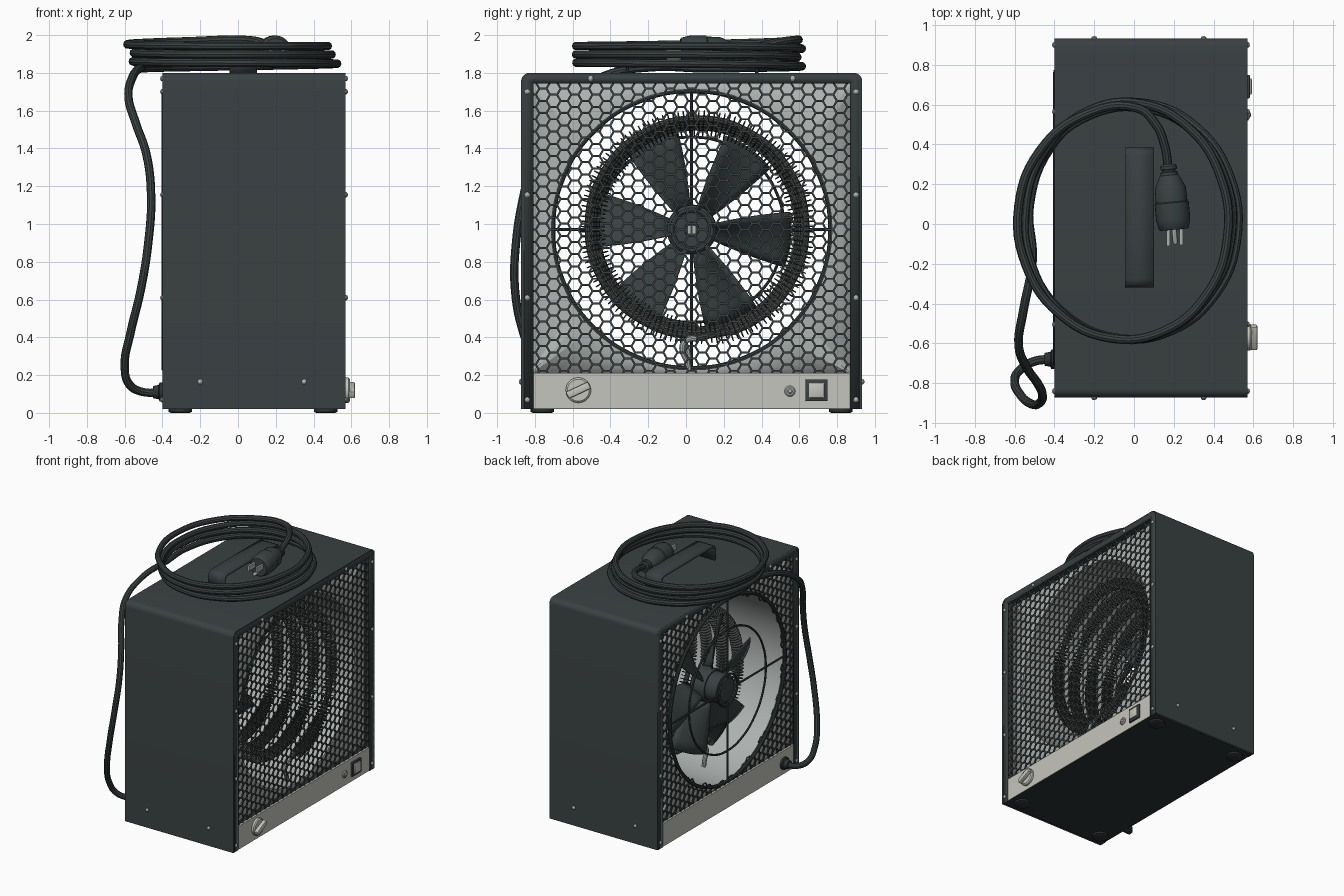
import bpy, bmesh
from math import sin, cos, pi, radians, sqrt
from mathutils import Vector, Matrix

if "Cube" in bpy.data.objects:
    bpy.data.objects.remove(bpy.data.objects["Cube"])

def material(name, r, g, b):
    m = bpy.data.materials.new(name)
    m.diffuse_color = (r, g, b, 1)
    m.use_nodes = True
    m.node_tree.nodes["Principled BSDF"].inputs["Base Color"].default_value = m.diffuse_color
    return m

DARK = material("dark_paint", .042, .053, .054)
RUBBER = material("black_rubber", .025, .032, .033)
PANEL = material("pale_panel", .56, .56, .51)
METAL = material("bright_metal", .42, .45, .44)
ELEMENT = material("heating_metal", .06, .065, .065)
CY, CZ = .03, .97          # centre of the fan opening
X0, X1 = -.40, .57         # back and front of the cabinet

def finish(name, bm, mat, thick=0, offset=0):
    bmesh.ops.recalc_face_normals(bm, faces=bm.faces)
    me = bpy.data.meshes.new(name)
    bm.to_mesh(me)
    bm.free()
    ob = bpy.data.objects.new(name, me)
    bpy.context.collection.objects.link(ob)
    me.materials.append(mat)
    if thick:
        s = ob.modifiers.new("thickness", 'SOLIDIFY')
        s.thickness, s.offset = thick, offset
    return ob

def add_loft(bm, loops, closed=True, caps=False):
    rows = [[bm.verts.new(p) for p in lp] for lp in loops]
    for a, b in zip(rows, rows[1:]):
        n = len(a)
        for i in range(n if closed else n - 1):
            j = (i + 1) % n
            bm.faces.new((a[i], a[j], b[j], b[i]))
    if caps:
        bm.faces.new(rows[0])
        bm.faces.new(rows[-1])

def loft(name, loops, mat, closed=True, caps=False, thick=0, offset=0):
    bm = bmesh.new()
    add_loft(bm, loops, closed, caps)
    return finish(name, bm, mat, thick, offset)

def lathe(name, prof, loc, axis, mat, n=24, caps=True):
    q = Vector(axis).to_track_quat('Z', 'Y')
    loops = [[Vector(loc) + q @ Vector((r * cos(2*pi*i/n), r * sin(2*pi*i/n), h))
              for i in range(n)] for r, h in prof]
    return loft(name, loops, mat, caps=caps)

def box(name, lo, hi, mat, bevel=0, rot=None):
    bm = bmesh.new()
    lo, hi = Vector(lo), Vector(hi)
    bmesh.ops.create_cube(bm, size=1)
    bmesh.ops.scale(bm, vec=hi - lo, verts=bm.verts)
    if rot:
        bmesh.ops.rotate(bm, matrix=Matrix.Rotation(rot, 3, 'X'), verts=bm.verts)
    bmesh.ops.translate(bm, vec=(lo + hi) / 2, verts=bm.verts)
    if bevel:
        bmesh.ops.bevel(bm, geom=bm.edges[:], offset=bevel, segments=2, affect='EDGES', profile=.5)
    return finish(name, bm, mat)

def tube(name, pts, r, mat, cyclic=False, res=5):
    cu = bpy.data.curves.new(name, 'CURVE')
    cu.dimensions, cu.bevel_depth, cu.bevel_resolution = '3D', r, 3
    cu.use_fill_caps, cu.resolution_u = True, res
    sp = cu.splines.new('BEZIER')
    sp.bezier_points.add(len(pts) - 1)
    for bp, p in zip(sp.bezier_points, pts):
        bp.co = p
        bp.handle_left_type = bp.handle_right_type = 'AUTO'
    sp.use_cyclic_u = cyclic
    ob = bpy.data.objects.new(name, cu)
    bpy.context.collection.objects.link(ob)
    cu.materials.append(mat)
    return ob

def circle(x, r, n=16, cy=CY, cz=CZ):
    return [(x, cy + r * cos(2*pi*i/n), cz + r * sin(2*pi*i/n)) for i in range(n)]

# cabinet: bent sheet wrapper with rounded top corners
def arch(x, hw, top, r):
    pts = [(x, CY - hw, .02)]
    for sgn, a0 in ((-1, 180), (1, 90)):
        for k in range(7):
            a = radians(a0 - 15 * k)
            pts.append((x, CY + sgn * (hw - r) + r * cos(a), top - r + r * sin(a)))
    return pts + [(x, CY + hw, .02)]

loft("cabinet_shell", [arch(X0, .903, 1.8, .045), arch(X1, .903, 1.8, .045),
                       arch(X1, .888, 1.785, .03), arch(X0, .888, 1.785, .03)], DARK, closed=False)
box("cabinet_floor", (X0 + .005, CY - .89, .02), (X1 - .005, CY + .89, .04), RUBBER)

# hexagonal grille in the yz plane, optionally with a round opening
def grille(name, x, hole=0):
    bm = bmesh.new()
    R = .0375
    for c in range(-16, 17):
        for k in range(-14, 15):
            y, z = CY + c * 1.5 * R, CZ + (k + (c % 2) / 2) * sqrt(3) * R
            if hole and (y - CY) ** 2 + (z - CZ) ** 2 < hole ** 2:
                continue
            add_loft(bm, [circle(x, R, 6, y, z), circle(x, R * .84, 6, y, z)])
    bmesh.ops.remove_doubles(bm, verts=bm.verts, dist=.0005)
    for co, no in (((x, CY - .85, 0), (0, -1, 0)), ((x, CY + .85, 0), (0, 1, 0)),
                   ((x, 0, .2), (0, 0, -1)), ((x, 0, 1.755), (0, 0, 1))):
        bmesh.ops.bisect_plane(bm, geom=bm.verts[:] + bm.edges[:] + bm.faces[:],
                               plane_co=co, plane_no=no, clear_outer=True)
    finish(name, bm, DARK, .01)

def screw(loc, axis):
    lathe("screw", [(.014, -.004), (.014, .004), (.009, .010), (.003, .012)], loc, axis, METAL, 12)

# front and back faces: flange frame, lower panel, grille, screws
for side, x, s in (("front", X1, 1), ("back", X0, -1)):
    loft(side + "_frame", [arch(x - s * .005, .900, 1.797, .042),
                           arch(x - s * .005, .838, 1.745, .006)], DARK, closed=False, thick=.01)
    xs = sorted((x - s * .02, x - s * .002))
    box(side + "_lower_panel", (xs[0], CY - .84, .022), (xs[1], CY + .84, .21), PANEL)
    grille(side + "_grille", x - s * .018, 0 if s > 0 else .735)
    for sy in (-1, 1):
        for z in (.07, .61, 1.155, 1.70):
            screw((x, CY + sy * .87, z), (s, 0, 0))
        screw((x, CY + sy * .535, 1.77), (s, 0, 0))
for sy in (-1, 1):
    for x in (-.2, .35):
        screw((x, CY + sy * .903, .165), (0, sy, 0))
    for x in (-.305, .465):
        lathe("foot", [(.05, 0), (.062, .006), (.062, .022)], (x, CY + sy * .79, 0), (0, 0, 1), RUBBER)

# air duct with flat baffles behind both grilles
def baffle(x):
    return [(x, CY + max(-.86, min(.86, 1.35 * cos(2*pi*i/64))),
             CZ + max(-.77, min(.78, 1.35 * sin(2*pi*i/64)))) for i in range(64)]
loft("air_duct", [baffle(-.365), circle(-.365, .745, 64), circle(.50, .745, 64), baffle(.50)],
     METAL, thick=.006)

# rear guard: rings, spokes and motor
for R, r in ((.735, .014), (.49, .008), (.125, .008)):
    tube("guard_ring", circle(X0 + .008, R), r, DARK, True, 6)
for k in range(4):
    a = k * pi / 2
    tube("guard_spoke", [(X0 + .008, CY + R * cos(a), CZ + R * sin(a)) for R in (.1, .74)], .008, DARK, res=1)
lathe("fan_motor", [(.09, 0), (.115, .02), (.115, .13)], (X0 + .01, CY, CZ), (1, 0, 0), DARK, 32)

# fan hub and six pitched blades
lathe("fan_hub", [(.125, 0), (.13, .01), (.13, .12), (.115, .135), (.10, .135), (.09, .125), (.04, .125),
                  (.035, .145)], (-.27, CY, CZ), (1, 0, 0), DARK, 32)
for s in (-1, 1):
    box("hub_key", (-.13, CY + s * .012 - .007, CZ - .02), (-.12, CY + s * .012 + .007, CZ + .02), METAL)
bm = bmesh.new()
for k in range(6):
    base = radians(-6 + 60 * k)
    rows = []
    for j in range(6):
        t = j / 5
        r, half = .11 + .42 * t, .36 - .08 * t
        row = []
        for i in range(7):
            u = i / 3 - 1
            a = base + u * half
            row.append((-.2 + .07 * u + .02 * u * u, CY + r * cos(a), CZ + r * sin(a)))
        rows.append(row)
    add_loft(bm, rows, closed=False)
finish("fan_blades", bm, DARK, .008)

# finned heating element: four turns running front to back
def element(t):
    a = -pi / 2 + 2 * pi * t
    r = .585 - .015 * t
    return Vector((.43 - .15 * t, CY + .025 + r * cos(a), CZ + .01 + r * sin(a)))
tube("element_tube", [element(k / 12) for k in range(49)], .018, ELEMENT, res=6)
bm = bmesh.new()
for k in range(4, 552):
    t = k / 139
    p, d = element(t), element(t + .002) - element(t - .002)
    m = Matrix.Translation(p) @ d.to_track_quat('Z', 'Y').to_matrix().to_4x4()
    bmesh.ops.create_cone(bm, cap_ends=True, segments=10, radius1=.046, radius2=.046, depth=.005, matrix=m)
finish("element_fins", bm, ELEMENT)
for k, t in enumerate((0, 4)):
    p = element(t)
    tube("element_terminal", [p, p + Vector((0, -.05, -.01)), p + Vector((0, -.075, -.05)),
                              p + Vector((0, -.05, -.12)), p + Vector((0, -.04, -.17))], .017, METAL)

# controls: thermostat knob, indicator lamp, rocker switch
lathe("knob_dial", [(.067, 0), (.067, .018), (.058, .026)], (X1 - .004, -.57, .12), (1, 0, 0), PANEL, 32)
box("knob_grip", (X1 + .015, -.635, .10), (X1 + .05, -.505, .14), PANEL, .008, radians(25))
lathe("lamp_bezel", [(.029, 0), (.029, .008), (.022, .014)], (X1 - .004, .55, .115), (1, 0, 0), METAL, 20)
lathe("lamp_lens", [(.015, 0), (.014, .016), (.008, .022)], (X1 - .004, .55, .115), (1, 0, 0), PANEL, 16)
box("switch_frame", (X1 - .01, .632, .062), (X1 + .012, .75, .178), DARK, .005)
box("switch_rocker", (X1, .65, .08), (X1 + .022, .732, .16), PANEL, .006)

# carrying handle: bent strap
def strap(x):
    return [(x, y, z) for y, z in ((-.31, 1.80), (-.31, 1.885), (-.30, 1.91), (-.275, 1.92),
                                   (.34, 1.92), (.365, 1.91), (.375, 1.885), (.375, 1.80))]
loft("handle", [strap(-.045), strap(.10)], DARK, closed=False, thick=.018)

# power cord: from the grommet up the back, coiled on top, ending at the plug
lathe("cord_grommet", [(.05, 0), (.05, .015), (.038, .02), (.032, .05)], (X0, -.68, .11), (-1, 0, 0), RUBBER)
path = [(-.40, -.68, .11), (-.50, -.69, .11), (-.575, -.735, .15), (-.60, -.79, .25), (-.57, -.86, .42),
        (-.515, -.905, .65), (-.475, -.90, .9), (-.46, -.86, 1.15), (-.485, -.80, 1.37), (-.54, -.72, 1.53),
        (-.58, -.61, 1.67), (-.555, -.43, 1.785), (-.51, -.18, 1.83)]
for k in range(40):
    turn = k / 12
    a = radians(172 - 30 * k)
    rx, ry = .525 + .012 * sin(2.3 * turn), .59 + .012 * sin(3.1 * turn + 1)
    path.append((-.005 - .016 * turn + rx * cos(a), .01 + ry * sin(a),
                 1.824 + .045 * turn + .008 * sin(a + 1) * min(1, turn)))
path += [(.11, .50, 1.965), (.155, .39, 1.94), (.172, .28, 1.915)]
tube("power_cord", path, .0225, DARK, res=6)

# plug with ribbed strain relief and three prongs
PO, PD = Vector((.172, .30, 1.912)), Vector((.09, -1, 0)).normalized()
lathe("plug_body", [(.034, 0), (.042, .01), (.042, .025), (.034, .028), (.034, .036), (.044, .04), (.044, .055),
                    (.05, .06), (.078, .12), (.08, .19), (.086, .195), (.086, .28), (.075, .325), (.07, .33)],
      PO, PD, DARK, 28)
side = Vector((-PD.y, PD.x, 0))
for off, up in ((.033, .015), (-.033, .015)):
    c = PO + PD * .365 + side * off + Vector((0, 0, up))
    box("plug_blade", c - Vector((.008, .045, .02)), c + Vector((.008, .045, .02)), METAL)
lathe("plug_ground_pin", [(.012, 0), (.012, .07), (.006, .08)], PO + PD * .325 - Vector((0, 0, .035)), PD, METAL, 12)

# turn curves into meshes and smooth everything by angle
bpy.ops.object.select_all(action='DESELECT')
for ob in bpy.context.scene.objects:
    if ob.type == 'CURVE':
        ob.select_set(True)
        bpy.context.view_layer.objects.active = ob
bpy.ops.object.convert(target='MESH')
bpy.ops.object.select_all(action='SELECT')
bpy.ops.object.shade_smooth_by_angle(angle=radians(35))
